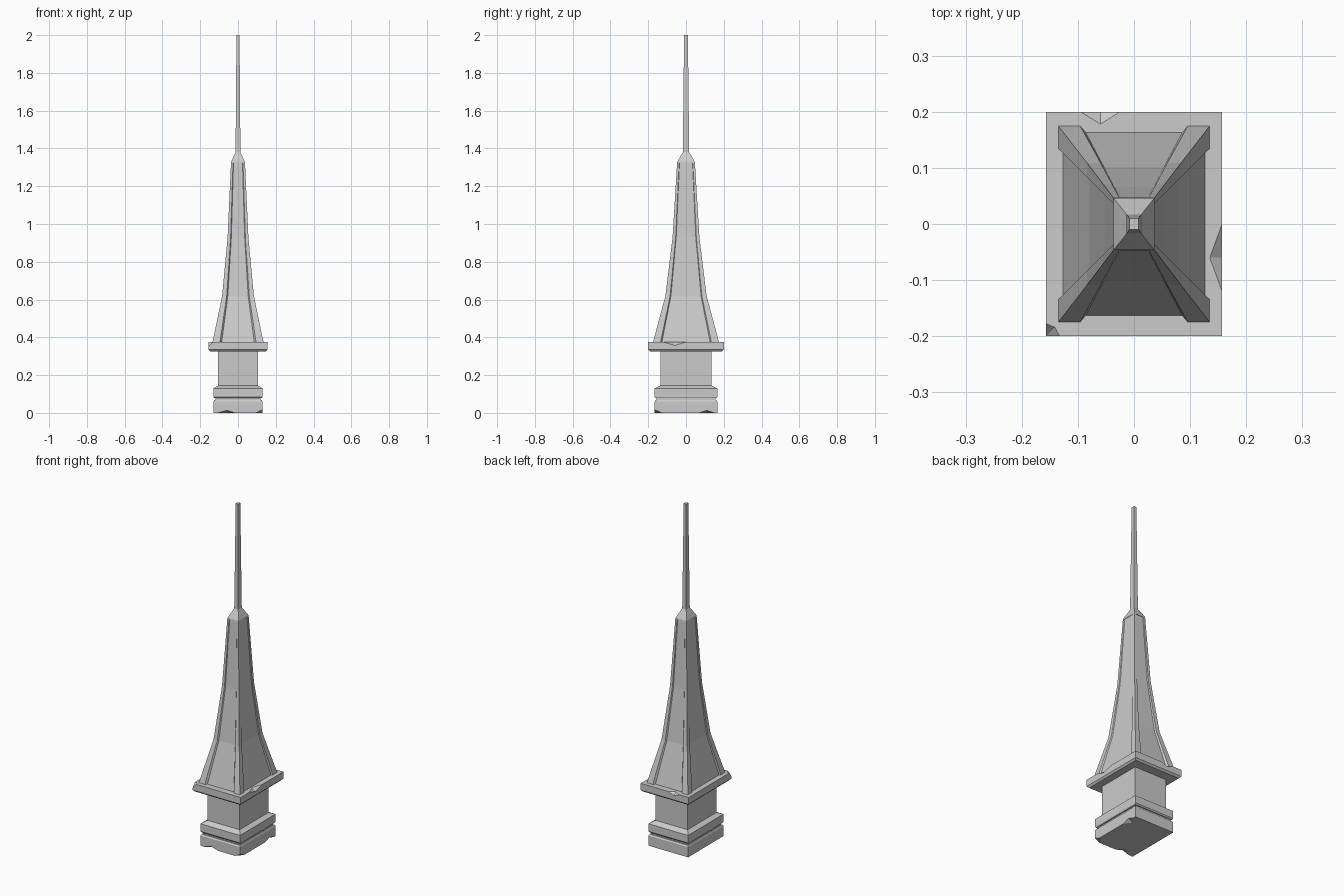
import bpy, bmesh
from mathutils import Vector

if "Cube" in bpy.data.objects:
    bpy.data.objects.remove(bpy.data.objects["Cube"])


def make_object(name, bm):
    bmesh.ops.recalc_face_normals(bm, faces=bm.faces[:])
    me = bpy.data.meshes.new(name)
    bm.to_mesh(me)
    bm.free()
    ob = bpy.data.objects.new(name, me)
    bpy.context.collection.objects.link(ob)
    return ob


def loft(name, rings):
    """Skin a stack of equal-length point rings and cap both ends."""
    bm = bmesh.new()
    rows = [[bm.verts.new(p) for p in ring] for ring in rings]
    n = len(rows[0])
    for a, b in zip(rows, rows[1:]):
        for i in range(n):
            j = (i + 1) % n
            bm.faces.new((a[i], a[j], b[j], b[i]))
    bm.faces.new(rows[0][::-1])
    bm.faces.new(rows[-1])
    return make_object(name, bm)


def rect(hx, hy, z):
    return [(-hx, -hy, z), (hx, -hy, z), (hx, hy, z), (-hx, hy, z)]


def stack(name, levels):
    return loft(name, [rect(*lv) for lv in levels])


def chip(ob, edge_point, along, inward, down, out):
    """Knock a faceted notch out of an edge with a small hull cutter."""
    p, a, i, d, o = map(Vector, (edge_point, along, inward, down, out))
    bm = bmesh.new()
    for v in (p - a, p + a, p + i, p + d, p + o):
        bm.verts.new(v)
    bmesh.ops.convex_hull(bm, input=bm.verts[:])
    cutter = make_object("chip_cutter", bm)
    cutter.hide_render = True
    mod = ob.modifiers.new("chip", 'BOOLEAN')
    mod.operation = 'DIFFERENCE'
    mod.solver = 'EXACT'
    mod.object = cutter
    bpy.context.view_layer.objects.active = ob
    bpy.ops.object.modifier_apply(modifier=mod.name)
    bpy.data.objects.remove(cutter)


# Lower plinth stone with broken bottom edges
plinth = stack("plinth_lower", [(.130, .166, 0), (.130, .166, .060), (.126, .161, .068)])
chip(plinth, (-.06, -.166, 0), (.045, 0, 0), (0, .03, 0), (0, 0, .014), (0, -.03, -.03))
chip(plinth, (.130, .11, 0), (0, .04, 0), (-.03, 0, 0), (0, 0, .014), (.03, 0, -.03))
chip(plinth, (.130, -.166, 0), (.04, .08, 0), (-.035, 0, 0), (0, 0, .018), (.03, -.03, -.03))

# Recessed joint between plinth stones
stack("plinth_joint", [(.120, .155, .060), (.120, .155, .086)])

# Upper plinth stone with sloped shoulder
stack("plinth_upper", [(.126, .161, .078), (.130, .166, .085), (.130, .166, .130), (.105, .135, .145)])

# Square shaft
stack("shaft", [(.105, .135, .135), (.105, .135, .335)])

# Overhanging slab with worn edges
slab = stack("slab", [(.148, .190, .325), (.157, .200, .335), (.157, .200, .375)])
chip(slab, (.157, -.06, .375), (0, .06, 0), (-.022, 0, 0), (0, 0, -.018), (.03, 0, .03))
chip(slab, (-.06, .2, .375), (.035, 0, 0), (0, -.022, 0), (0, 0, -.015), (0, .03, .03))
chip(slab, (-.157, -.2, .375), (-.045, .04, 0), (.016, .016, 0), (0, 0, -.025), (-.04, -.04, .03))

# Spire: one section with raised corner ribs, scaled at each level
def ribbed_section(hx, hy, z):
    quarter = [(.94, .73), (1, .77), (1, 1), (.71, 1), (.64, .935)]
    pts = []
    for sx, sy in ((1, 1), (-1, 1), (-1, -1), (1, -1)):
        q = quarter if sx * sy > 0 else quarter[::-1]
        pts += [(sx * u * hx, sy * v * hy, z) for u, v in q]
    return pts


spire_levels = [(.135, .175, .373), (.084, .109, .62), (.055, .071, .93), (.037, .047, 1.325)]
loft("spire", [ribbed_section(*lv) for lv in spire_levels])

# Cap pyramid and needle
stack("spire_cap", [(.037, .047, 1.322), (.036, .046, 1.33), (.013, .017, 1.38)])
stack("needle", [(.013, .017, 1.37), (.008, .010, 2.0)])
